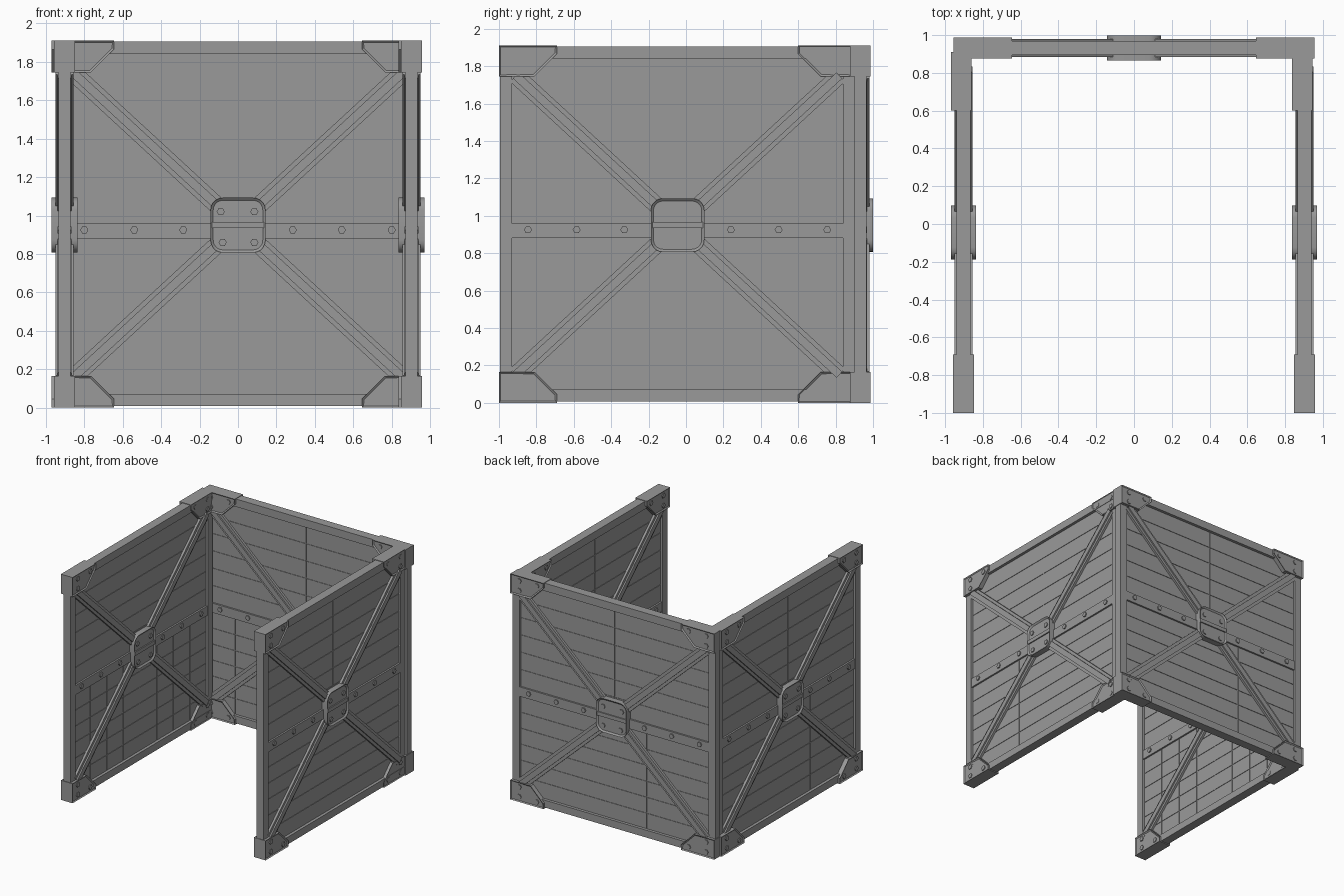
import bpy, bmesh, math
from mathutils import Matrix, Vector

if "Cube" in bpy.data.objects:
    bpy.data.objects.remove(bpy.data.objects["Cube"])

H = 1.91          # wall height and length
E = H / 2         # half length
MID = 0.95        # height of the centre plate

iron = bpy.data.materials.new("dark_grey")
iron.diffuse_color = (0.32, 0.32, 0.32, 1)
iron.use_nodes = True
iron.node_tree.nodes["Principled BSDF"].inputs["Base Color"].default_value = iron.diffuse_color


def prism(bm, pts, n0, n1, inset=0.0, depth=0.0):
    """Extrude a (u, z) outline through the wall thickness n0..n1, with optional rim on both faces."""
    lo = [bm.verts.new((u, n0, z)) for u, z in pts]
    hi = [bm.verts.new((u, n1, z)) for u, z in pts]
    k = len(pts)
    caps = [bm.faces.new(lo), bm.faces.new(hi[::-1])]
    faces = caps + [bm.faces.new((lo[i], hi[i], hi[(i + 1) % k], lo[(i + 1) % k])) for i in range(k)]
    bmesh.ops.recalc_face_normals(bm, faces=faces)
    if inset:
        bmesh.ops.inset_individual(bm, faces=caps, thickness=inset, depth=depth)


def box(bm, u0, u1, z0, z1, n0, n1):
    prism(bm, [(u0, z0), (u1, z0), (u1, z1), (u0, z1)], n0, n1)


def bolt(bm, u, z, n):
    """Hexagonal bolt running through the wall, showing a head on both faces."""
    pts = [(u + 0.021 * math.cos(i * math.pi / 3), z + 0.021 * math.sin(i * math.pi / 3)) for i in range(6)]
    prism(bm, pts, -n, n)


def finish(bm, name, matrix):
    mesh = bpy.data.meshes.new(name)
    bm.to_mesh(mesh)
    bm.free()
    mesh.materials.append(iron)
    ob = bpy.data.objects.new(name, mesh)
    ob.matrix_world = matrix
    bpy.context.collection.objects.link(ob)
    return ob


def build_wall(tag, matrix, inner, back_shift=0.0):
    # thin core with shallow raised planks
    bm = bmesh.new()
    box(bm, -0.9, 0.9, 0.05, H - 0.05, -0.013, 0.013)
    gap = 0.003
    for side in (-1, 1):
        for half, (za, zb) in enumerate(((0.07, 0.88), (0.96, 1.84))):
            rows = 6
            for r in range(rows):
                z0 = za + (zb - za) * r / rows
                z1 = za + (zb - za) * (r + 1) / rows
                if side == inner and half == 0:
                    cuts = [-0.885 + 1.77 * c / 8 for c in range(9)]
                else:
                    cuts = [-0.885, 0.0 if half else -0.3, 0.885]
                for u0, u1 in zip(cuts, cuts[1:]):
                    n0, n1 = sorted((side * 0.012, side * 0.017))
                    box(bm, u0 + gap, u1 - gap, z0 + gap, z1 - gap, n0, n1)
    finish(bm, tag + "_planks", matrix)

    # outer frame: posts and rails
    bm = bmesh.new()
    for s in (-1, 1):
        u0, u1 = sorted((s * (E - 0.07), s * (E - 0.005)))
        box(bm, u0, u1, 0.01, H - 0.01, -0.032, 0.032)
    for z0, z1 in ((0.008, 0.07), (1.84, H - 0.004)):
        box(bm, -E + 0.01, E - 0.01, z0, z1, -0.038, 0.038)
    finish(bm, tag + "_frame", matrix)

    # middle band with bolts
    bm = bmesh.new()
    box(bm, -0.89, 0.89, 0.88, 0.96, -0.028, 0.028)
    for u in (0.285, 0.54, 0.8):
        for s in (-1, 1):
            bolt(bm, s * u, 0.925, 0.037)
    finish(bm, tag + "_middle_band", matrix)

    # diagonal braces with a stepped section
    bm = bmesh.new()
    quarter = [(0.045, 0.036), (0.022, 0.036), (0.022, 0.048)]
    section = (quarter + [(-w, n) for w, n in quarter[::-1]]
               + [(-w, -n) for w, n in quarter] + [(w, -n) for w, n in quarter[::-1]])
    for su in (-1, 1):
        for sz in (-1, 1):
            a = Vector((su * 0.09, 0, MID + sz * 0.085))
            b = Vector((su * 0.865, 0, MID + sz * 0.8))
            side = (b - a).normalized().cross(Vector((0, 1, 0)))
            ends = [[bm.verts.new(p + side * w + Vector((0, n, 0))) for w, n in section] for p in (a, b)]
            faces = [bm.faces.new(ends[0]), bm.faces.new(ends[1][::-1])]
            for i in range(12):
                j = (i + 1) % 12
                faces.append(bm.faces.new((ends[0][i], ends[1][i], ends[1][j], ends[0][j])))
            bmesh.ops.recalc_face_normals(bm, faces=faces)
    finish(bm, tag + "_diagonal_braces", matrix)

    # corner brackets with a raised rim
    outline = [(0, 0), (0.31, 0), (0.31, 0.045), (0.19, 0.165), (0, 0.165)]
    for su, end in ((-1, "left"), (1, "right")):
        bm = bmesh.new()
        for top in (False, True):
            def place(d, h):
                return (su * (E - d), H - h if top else h)
            prism(bm, [place(d, h) for d, h in outline], -0.055, 0.055, 0.012, -0.008)
            for d, h in ((0.08, 0.042), (0.245, 0.042), (0.08, 0.125)):
                bolt(bm, *place(d, h), 0.054)
        shift = Matrix.Translation((0, back_shift if su > 0 else 0, 0))
        finish(bm, f"{tag}_{end}_corner_brackets", matrix @ shift)

    # rounded centre plate: rim, crossbar and bolts
    bm = bmesh.new()
    pts = []
    half, rad = 0.143, 0.065
    for q, (cx, cz) in enumerate(((1, 1), (-1, 1), (-1, -1), (1, -1))):
        for i in range(6):
            a = math.pi / 2 * (q + i / 5)
            pts.append((cx * (half - rad) + rad * math.cos(a), MID + cz * (half - rad) + rad * math.sin(a)))
    prism(bm, pts, -0.067, 0.067, 0.014, -0.012)
    box(bm, -0.135, 0.135, 0.935, 0.967, -0.065, 0.065)
    for u, z in ((-0.09, 1.02), (0.085, 1.02), (-0.08, 0.86), (0.085, 0.86)):
        bolt(bm, u, z, 0.063)
    plate = finish(bm, tag + "_centre_plate", matrix)
    bpy.context.view_layer.objects.active = plate
    plate.select_set(True)
    bpy.ops.object.shade_smooth_by_angle(angle=math.radians(30))
    plate.select_set(False)


turn = Matrix.Rotation(math.pi / 2, 4, 'Z')
build_wall("back_wall", Matrix.Translation((0, 0.932, 0)), -1)
build_wall("left_wall", Matrix.Translation((-0.903, -0.045, 0)) @ turn, -1, 0.012)
build_wall("right_wall", Matrix.Translation((0.903, -0.045, 0)) @ turn, 1, 0.012)
